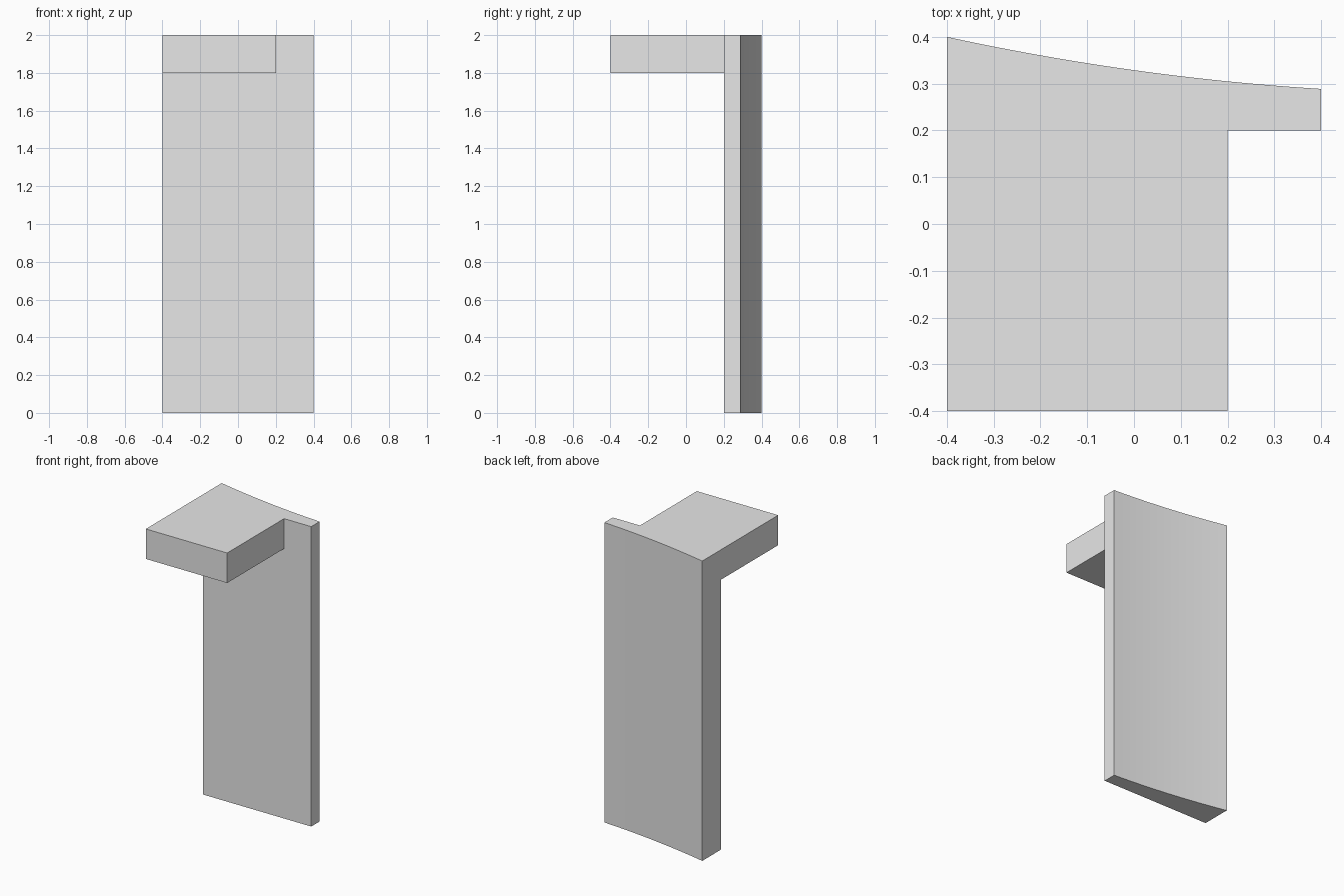
import bpy
import bmesh
from mathutils import Vector

old = bpy.data.objects.get("Cube")
if old:
    bpy.data.objects.remove(old, do_unlink=True)

HALF = 0.4          # half width and half depth
FRONT = 0.2         # front plane of the panel, also the inner edge of the ledge
LEDGE_Z, TOP = 1.8, 2.0
STEPS = 24

grey = bpy.data.materials.new("plain_grey")
grey.use_nodes = True
colour = (0.8, 0.8, 0.8, 1)
grey.diffuse_color = colour
grey.node_tree.nodes["Principled BSDF"].inputs["Base Color"].default_value = colour


def back_curve(x):
    """Depth of the gently hollowed back of the panel."""
    return 0.329 - 0.139 * x + 0.097 * x * x


# Upright panel: plan outline, flat in front and curved behind
xs = [HALF - 2 * HALF * i / STEPS for i in range(STEPS + 1)]
outline = [(-HALF, FRONT), (FRONT, FRONT), (HALF, FRONT)]
outline += [(x, back_curve(x)) for x in xs]

bm = bmesh.new()
base = bm.faces.new([bm.verts.new((x, y, 0)) for x, y in outline])


def raise_face(face, offset):
    """Extrude one face and return the moved cap."""
    new = bmesh.ops.extrude_face_region(bm, geom=[face])["geom"]
    verts = [g for g in new if isinstance(g, bmesh.types.BMVert)]
    bmesh.ops.translate(bm, verts=verts, vec=offset)
    return next(g for g in new if isinstance(g, bmesh.types.BMFace))


bottom = [v.co.copy() for v in base.verts]
middle = raise_face(base, Vector((0, 0, LEDGE_Z)))
raise_face(middle, Vector((0, 0, TOP - LEDGE_Z)))
if not any(all(v.co.z < 0.01 for v in f.verts) for f in bm.faces):
    bm.faces.new([v for v in bm.verts if v.co.z < 0.01])

# Ledge: pull the upper front strip of the panel forward
bm.normal_update()
strip = next(f for f in bm.faces
             if all(abs(v.co.y - FRONT) < 0.001 for v in f.verts)
             and f.calc_center_median().z > LEDGE_Z
             and f.calc_center_median().x < 0)
raise_face(strip, Vector((0, -HALF - FRONT, 0)))

# Merge flush faces and tidy the surface direction
bmesh.ops.dissolve_limit(bm, angle_limit=0.0005, verts=bm.verts[:], edges=bm.edges[:])
bmesh.ops.recalc_face_normals(bm, faces=bm.faces[:])

mesh = bpy.data.meshes.new("panel_with_ledge")
bm.to_mesh(mesh)
bm.free()
mesh.materials.append(grey)
panel = bpy.data.objects.new("panel_with_ledge", mesh)
bpy.context.collection.objects.link(panel)

# Smooth curved back, sharp corners
bpy.ops.object.select_all(action="DESELECT")
panel.select_set(True)
bpy.context.view_layer.objects.active = panel
bpy.ops.object.shade_smooth_by_angle(angle=0.5)
